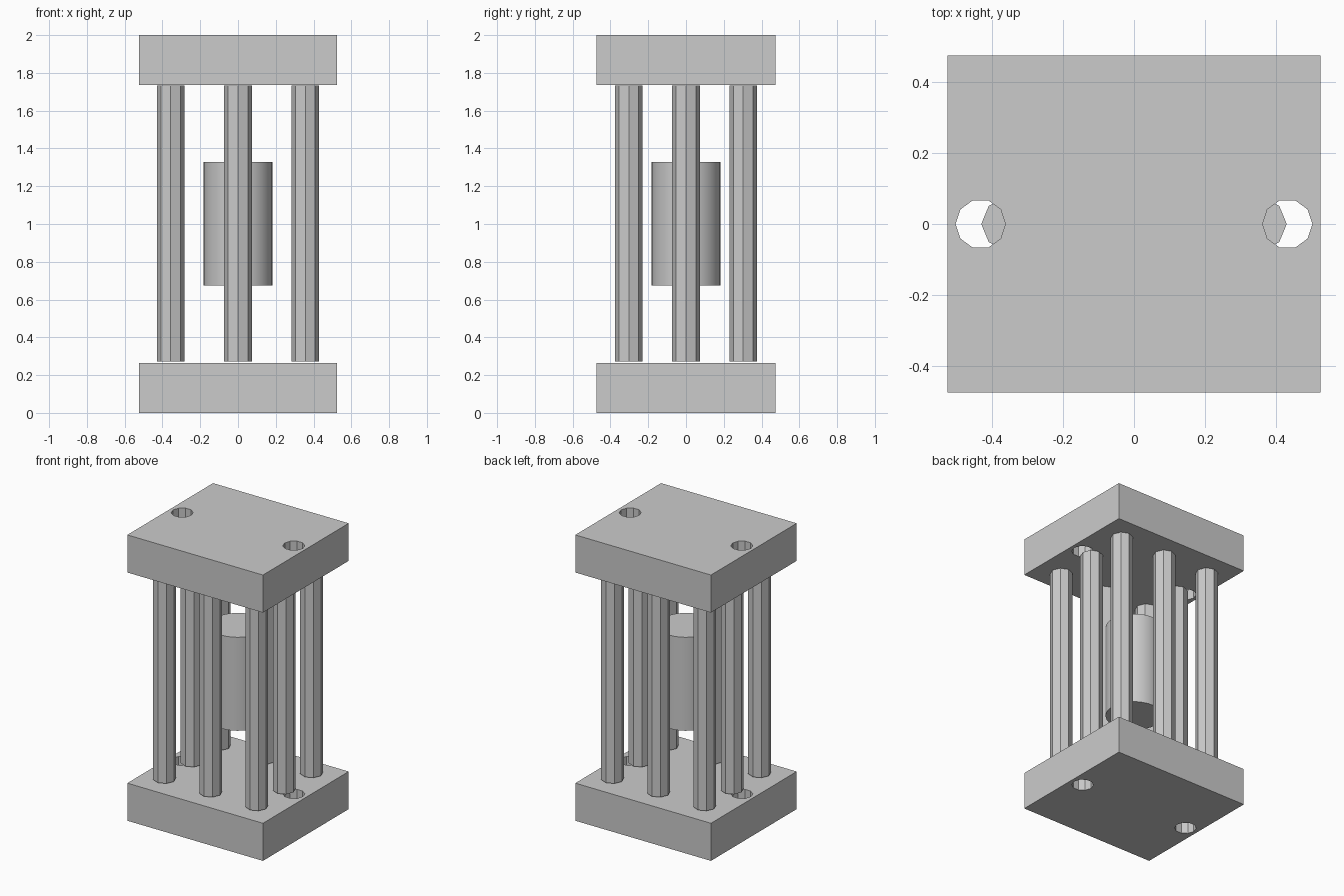
import bpy
import math

cube = bpy.data.objects.get("Cube")
if cube:
    bpy.data.objects.remove(cube, do_unlink=True)

# Single grey material
GREY = (0.6, 0.6, 0.6, 1.0)
grey = bpy.data.materials.new("plain_grey")
grey.use_nodes = True
grey.diffuse_color = GREY
grey.node_tree.nodes["Principled BSDF"].inputs["Base Color"].default_value = GREY

HALF_X, HALF_Y, HEIGHT = 0.525, 0.474, 2.0
PLATE = 0.263


def cylinder(name, sides, radius, x, y, z0, z1, turn=0.0):
    bpy.ops.mesh.primitive_cylinder_add(
        vertices=sides, radius=radius, depth=z1 - z0,
        location=(x, y, (z0 + z1) / 2), rotation=(0, 0, turn))
    ob = bpy.context.object
    ob.name = name
    ob.data.materials.append(grey)
    return ob


def plate(name, z0):
    """Rectangular slab with a ten-sided through hole near each side."""
    bpy.ops.mesh.primitive_cube_add(size=1, location=(0, 0, z0 + PLATE / 2))
    slab = bpy.context.object
    slab.name = name
    slab.scale = (2 * HALF_X, 2 * HALF_Y, PLATE)
    bpy.ops.object.transform_apply(location=False, rotation=False, scale=True)
    slab.data.materials.append(grey)
    for side in (-1, 1):
        cutter = cylinder("hole_cutter", 10, 0.07, side * 0.432, 0,
                          z0 - 0.1, z0 + PLATE + 0.1, math.pi / 2)
        cutter.hide_render = True
        mod = slab.modifiers.new("hole", 'BOOLEAN')
        mod.operation = 'DIFFERENCE'
        mod.solver = 'EXACT'
        mod.object = cutter
        bpy.context.view_layer.objects.active = slab
        bpy.ops.object.modifier_apply(modifier=mod.name)
        bpy.data.objects.remove(cutter, do_unlink=True)


# End plates
plate("bottom_plate", 0.0)
plate("top_plate", HEIGHT - PLATE)

# Eight octagonal posts around the edge of a three by three grid
for i, x_name in zip((-1, 0, 1), ("right", "middle", "left")):
    for j, y_name in zip((-1, 0, 1), ("front", "centre", "back")):
        if i or j:
            cylinder(f"post_{y_name}_{x_name}", 8, 0.073,
                     i * 0.357, j * 0.303, 0.273, 1.732)

# Smooth floating core
cylinder("core", 32, 0.183, 0, 0, 0.674, 1.328)
bpy.ops.object.shade_smooth_by_angle(angle=math.radians(30))
